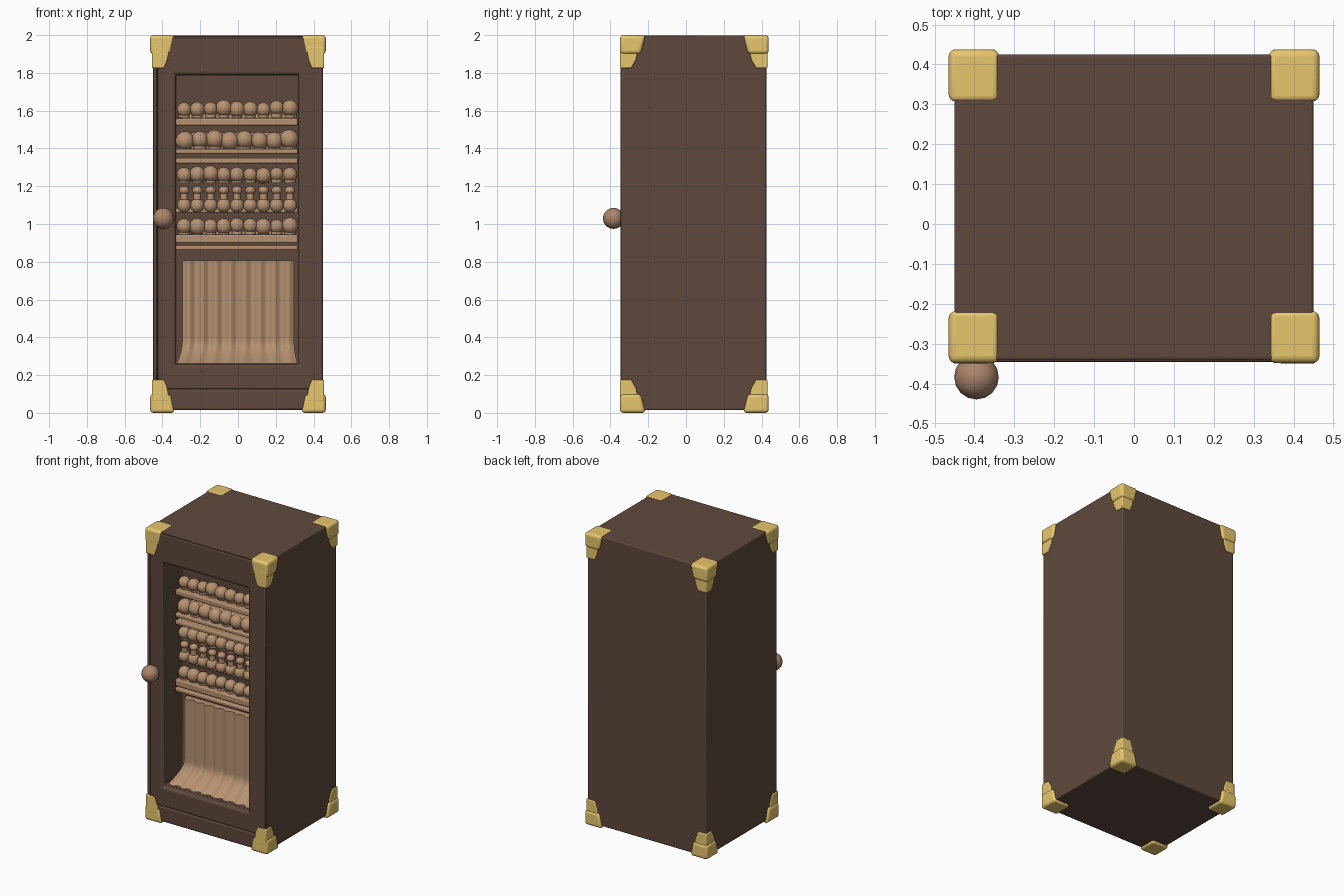
import bpy, bmesh, math, random
from mathutils import Matrix, Vector

if "Cube" in bpy.data.objects:
    bpy.data.objects.remove(bpy.data.objects["Cube"])

random.seed(4)


def material(name, rgb):
    m = bpy.data.materials.new(name)
    m.diffuse_color = (*rgb, 1)
    m.use_nodes = True
    m.node_tree.nodes["Principled BSDF"].inputs["Base Color"].default_value = m.diffuse_color
    return m


WOOD = material("dark_brown_wood", (0.112, 0.066, 0.046))
GOLD = material("brass_gold", (0.88, 0.62, 0.165))
TAN = material("tan_contents", (0.47, 0.285, 0.165))
KNOB = material("knob_brown", (0.41, 0.235, 0.15))


def finish(name, bm, mat, bevel=0.0, segments=3):
    bmesh.ops.recalc_face_normals(bm, faces=bm.faces)
    me = bpy.data.meshes.new(name)
    bm.to_mesh(me)
    bm.free()
    me.materials.append(mat)
    ob = bpy.data.objects.new(name, me)
    bpy.context.collection.objects.link(ob)
    if bevel:
        mod = ob.modifiers.new("soft_edges", 'BEVEL')
        mod.width, mod.segments = bevel, segments
    bpy.ops.object.select_all(action='DESELECT')
    ob.select_set(True)
    bpy.context.view_layer.objects.active = ob
    bpy.ops.object.shade_smooth_by_angle(angle=math.radians(40))
    return ob


def ring_y(x0, x1, z0, z1, y):
    return [(x0, y, z0), (x1, y, z0), (x1, y, z1), (x0, y, z1)]


def ring_z(x0, x1, y0, y1, z):
    return [(x0, y0, z), (x1, y0, z), (x1, y1, z), (x0, y1, z)]


def loft(bm, rings, closed=False):
    """Bridge four-point rings; cap the ends, or join last to first."""
    vs = [[bm.verts.new(p) for p in r] for r in rings]
    pairs = list(zip(vs, vs[1:]))
    if closed:
        pairs.append((vs[-1], vs[0]))
    else:
        bm.faces.new(vs[0])
        bm.faces.new(vs[-1])
    for a, b in pairs:
        for i in range(4):
            j = (i + 1) % 4
            bm.faces.new((a[i], a[j], b[j], b[i]))


def ball(bm, c, r, sz=1):
    mat = Matrix.Translation(c) @ Matrix.Diagonal((r, r, r * sz, 1))
    bmesh.ops.create_uvsphere(bm, u_segments=16, v_segments=10, radius=1, matrix=mat)


def rod(bm, c, r, length, axis):
    rot = Vector((0, 0, 1)).rotation_difference(Vector(axis)).to_matrix().to_4x4()
    bmesh.ops.create_cone(bm, cap_ends=True, segments=16, radius1=r, radius2=r,
                          depth=length, matrix=Matrix.Translation(c) @ rot)


def box(bm, x0, x1, y0, y1, z0, z1):
    loft(bm, [ring_z(x0, x1, y0, y1, z0), ring_z(x0, x1, y0, y1, z1)])


BACK = -0.125  # back wall of the recess
MID = -0.17    # centre line of the shelf contents

# Cabinet body with an open recess in the front
bm = bmesh.new()
loft(bm, [ring_y(-.45, .45, .015, 1.997, .425),
          ring_y(-.45, .45, .015, 1.997, -.34),
          ring_y(-.43, .435, .12, 1.96, -.34),
          ring_y(-.43, .435, .12, 1.96, -.318),
          ring_y(-.33, .32, .255, 1.79, -.318),
          ring_y(-.33, .32, .255, 1.79, BACK)])
finish("cabinet_body", bm, WOOD, 0.008)

# Door frame, with a narrow gap on the left and below
bm = bmesh.new()
loft(bm, [ring_y(-.425, .446, .126, 1.985, -.30),
          ring_y(-.425, .446, .126, 1.985, -.346),
          ring_y(-.34, .33, .245, 1.80, -.346),
          ring_y(-.328, .318, .257, 1.788, -.335),
          ring_y(-.328, .318, .257, 1.788, -.30)], closed=True)
finish("door_frame", bm, WOOD, 0.006)

# Door knob with a short stem
bm = bmesh.new()
ball(bm, (-.395, -.384, 1.03), .056)
rod(bm, (-.395, -.345, 1.03), .042, .04, (0, 1, 0))
finish("door_knob", bm, KNOB)

# Corner brackets: a rounded cap and a narrow tongue along the upright edge
for sx, side in ((-1, "left"), (1, "right")):
    for oy, ty, dy, depth in ((-.349, -.3495, 1, "front"), (.438, .431, -1, "back")):
        for oz, dz, level in ((0.0, 1, "lower"), (2.0, -1, "upper")):
            bm = bmesh.new()
            ox = .465 * sx
            loft(bm, [ring_z(ox, ox - .13 * sx, oy, oy + .135 * dy, oz),
                      ring_z(ox, ox - .11 * sx, oy, oy + .11 * dy, oz + .10 * dz)])
            finish(f"{level}_{depth}_{side}_corner_cap", bm, GOLD, 0.018, 4)
            bm = bmesh.new()
            ox = .456 * sx
            loft(bm, [ring_z(ox, ox - .095 * sx, ty, ty + .10 * dy, oz + .06 * dz),
                      ring_z(ox, ox - .082 * sx, ty, ty + .085 * dy, oz + .13 * dz),
                      ring_z(ox, ox - .065 * sx, ty, ty + .06 * dy, oz + .175 * dz)])
            finish(f"{level}_{depth}_{side}_corner_tongue", bm, GOLD, 0.006)

# Shelf boards and rails: height and half thickness
bm = bmesh.new()
for z, h in ((1.54, .018), (1.385, .013), (1.335, .014), (.922, .022), (.875, .013)):
    box(bm, -.328, .316, MID - .045, BACK, z - h, z + h)
finish("shelves", bm, TAN, 0.007)

# Rows of round jars: height, radius, count
for n, (z, r, count) in enumerate(((1.61, .042, 9), (1.445, .048, 8),
                                   (1.262, .041, 9), (.99, .042, 9))):
    bm = bmesh.new()
    step = .63 / count
    for i in range(count):
        x = -.32 + step * (i + .5)
        k = random.uniform(.88, 1.08)
        ball(bm, (x, MID, z + random.uniform(-.006, .006)), r * k)
        if i < count - 1:
            ball(bm, (x + step * .5, MID + .01, z - r * .2), r * .6)
        rod(bm, (x, MID + .005, z - r * .5), r * .7, r * 1.2, (0, 0, 1))
    finish(f"jar_row_{n + 1}", bm, TAN)

# Parcels standing behind the jars
bm = bmesh.new()
for x0, x1, z0, z1 in ((-.25, .31, 1.395, 1.485), (-.30, .31, 1.55, 1.61),
                       (-.28, .31, 1.235, 1.28), (-.25, .25, .94, 1.0)):
    box(bm, x0, x1, MID - .005, BACK, z0, z1)
finish("parcels", bm, TAN, 0.01)

# Row of necked bottles
bm = bmesh.new()
for i in range(9):
    x = -.285 + .07 * i
    ball(bm, (x, MID, 1.098), .038)
    rod(bm, (x, MID, 1.145), .02, .09, (0, 0, 1))
    ball(bm, (x, MID, 1.178), .028, sz=.8)
finish("bottle_row", bm, TAN)

# Bottle rack strip
bm = bmesh.new()
box(bm, -.328, .316, MID - .01, BACK, 1.06, 1.085)
finish("bottle_rack", bm, TAN, 0.006)

# Pleated curtain that spreads forward at its hem
bm = bmesh.new()
NX, NZ = 96, 24
grid = []
for j in range(NZ + 1):
    z = .262 + (.808 - .262) * j / NZ
    flare = max(0, (.37 - z) / .11) ** 1.6
    row = []
    for i in range(NX + 1):
        t = i / NX
        x0, x1 = -.295 - .03 * flare, .297 + .018 * flare
        pleat = .009 * math.cos(t * 2 * math.pi * 8 + .5 * math.sin(5 * t))
        row.append(bm.verts.new((x0 + (x1 - x0) * t, MID + pleat - .13 * flare, z)))
    grid.append(row)
for a, b in zip(grid, grid[1:]):
    for i in range(NX):
        bm.faces.new((a[i], a[i + 1], b[i + 1], b[i]))
edge = [e for e in bm.edges if e.is_boundary]
ext = bmesh.ops.extrude_edge_only(bm, edges=edge)
for v in (g for g in ext["geom"] if isinstance(g, bmesh.types.BMVert)):
    v.co.y = BACK + .001
finish("curtain", bm, TAN)
